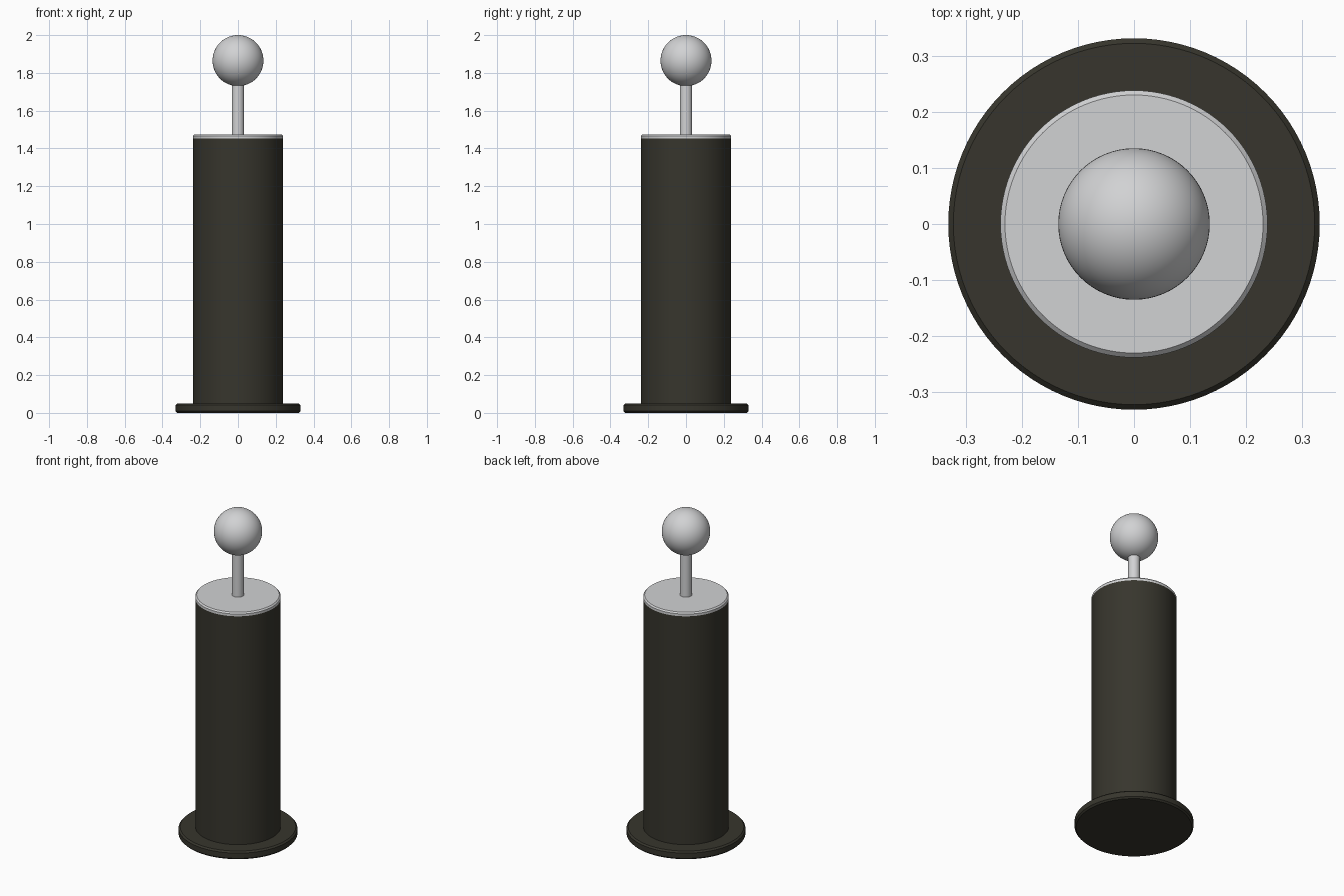
import bpy, bmesh, math

if "Cube" in bpy.data.objects:
    bpy.data.objects.remove(bpy.data.objects["Cube"])


def material(name, rgb):
    m = bpy.data.materials.new(name)
    m.diffuse_color = (*rgb, 1)
    m.use_nodes = True
    m.node_tree.nodes["Principled BSDF"].inputs["Base Color"].default_value = m.diffuse_color
    return m


dark = material("dark olive", (0.038, 0.036, 0.026))
silver = material("light grey", (0.64, 0.645, 0.655))


def lathe(name, profile, mat, steps=96):
    """Spin a closed (radius, height) profile about the vertical axis."""
    bm = bmesh.new()
    pts = [bm.verts.new((r, 0, z)) for r, z in profile]
    edges = [bm.edges.new(pair) for pair in zip(pts, pts[1:])]
    bmesh.ops.spin(bm, geom=pts + edges, cent=(0, 0, 0), axis=(0, 0, 1),
                   angle=math.tau, steps=steps)
    bmesh.ops.remove_doubles(bm, verts=bm.verts[:], dist=1e-5)
    bmesh.ops.recalc_face_normals(bm, faces=bm.faces[:])
    mesh = bpy.data.meshes.new(name)
    bm.to_mesh(mesh)
    bm.free()
    mesh.materials.append(mat)
    ob = bpy.data.objects.new(name, mesh)
    bpy.context.collection.objects.link(ob)
    bpy.ops.object.select_all(action='DESELECT')
    bpy.context.view_layer.objects.active = ob
    ob.select_set(True)
    bpy.ops.object.shade_smooth_by_angle(angle=math.radians(30))
    return ob


def disc(radius, bottom, top, low=0.0, high=0.0):
    """Profile of a cylinder with chamfered lower and upper rims."""
    p = [(0, bottom), (radius - low, bottom)]
    if low:
        p.append((radius, bottom + low))
    if high:
        p.append((radius, top - high))
    return p + [(radius - high, top), (0, top)]


# Foot plate and tall barrel
lathe("foot_plate", disc(0.331, 0, 0.05, 0.009, 0.009), dark)
lathe("barrel", disc(0.238, 0.04, 1.453), dark)

# Top cap with a softened rim
lathe("top_cap", disc(0.238, 1.453, 1.475, 0, 0.008), silver)

# Rod and round knob
lathe("rod", disc(0.033, 1.47, 1.77), silver, 48)
R, N = 0.135, 32
arc = [(R * math.sin(math.pi * i / N), 1.865 - R * math.cos(math.pi * i / N))
       for i in range(N + 1)]
lathe("knob", arc, silver, 64)
